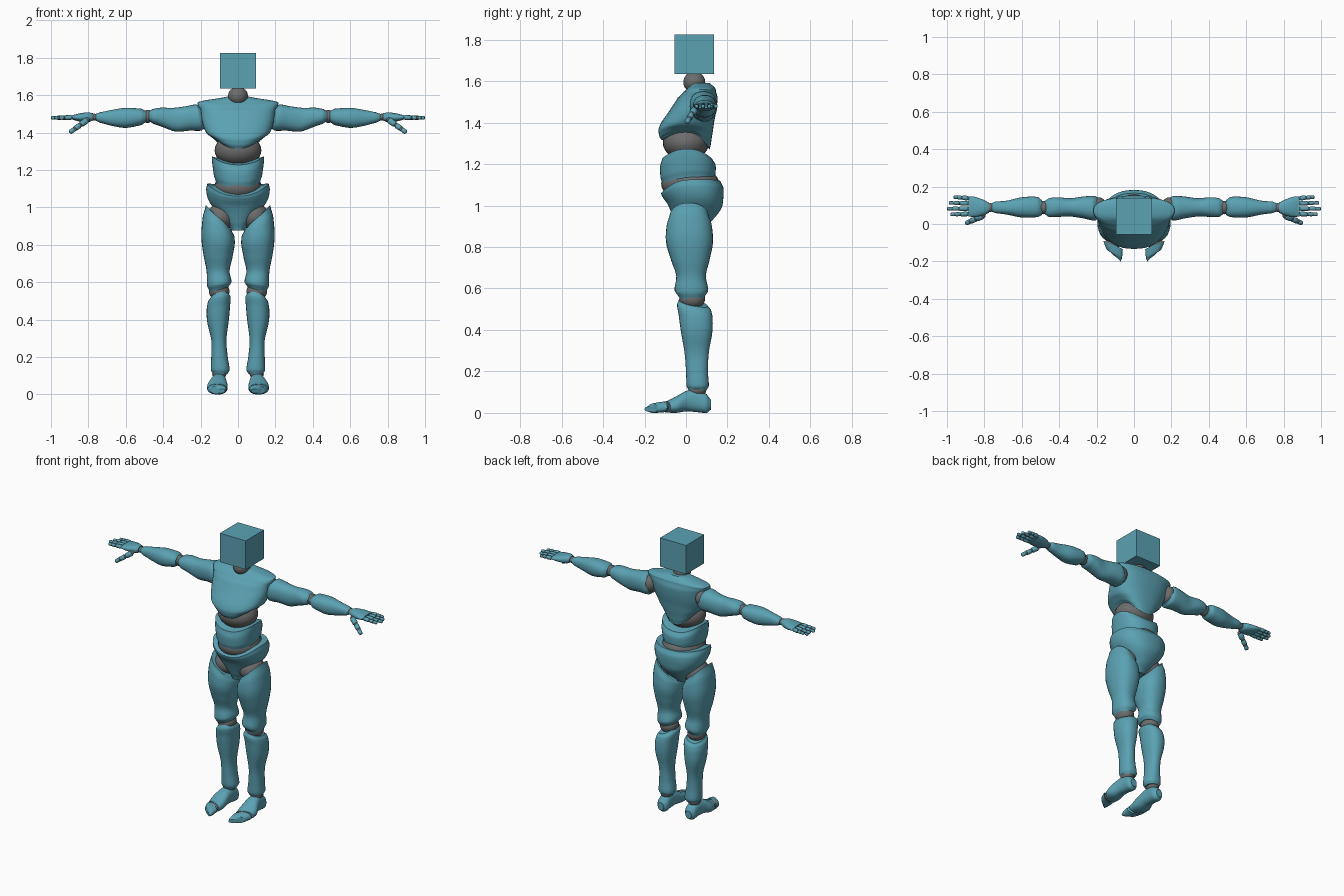
import bpy, bmesh, math
from mathutils import Vector

if "Cube" in bpy.data.objects:
    bpy.data.objects.remove(bpy.data.objects["Cube"], do_unlink=True)


def material(name, rgb):
    mat = bpy.data.materials.new(name)
    mat.use_nodes = True
    mat.diffuse_color = (*rgb, 1)
    mat.node_tree.nodes["Principled BSDF"].inputs["Base Color"].default_value = (*rgb, 1)
    return mat


TEAL = material("teal shell", (0.105, 0.36, 0.45))
GRAY = material("joint gray", (0.15, 0.15, 0.15))
parts = []


def finish(name, bm, mat):
    bmesh.ops.recalc_face_normals(bm, faces=bm.faces)
    mesh = bpy.data.meshes.new(name)
    bm.to_mesh(mesh)
    bm.free()
    mesh.materials.append(mat)
    obj = bpy.data.objects.new(name, mesh)
    bpy.context.scene.collection.objects.link(obj)
    parts.append(obj)


def spline(p0, p1, p2, p3, f):
    """Smooth in-between of two neighbouring sections."""
    return [b + f / 2 * (c - a + f * (2 * a - 5 * b + 4 * c - d + f * (3 * (b - c) + d - a)))
            for a, b, c, d in zip(p0, p1, p2, p3)]


def loft(name, axis, sections, side=1, power=2.3, lift=None, sides=28, steps=5):
    """Skin over sections (position, low a, high a, low b, high b) along an axis."""
    last = len(sections) - 1
    rows = []
    for i in range(last):
        quad = [sections[min(max(i + k, 0), last)] for k in (-1, 0, 1, 2)]
        for k in range(steps):
            f = k / steps
            row = spline(*quad, f)
            row[0] = quad[1][0] + f * (quad[2][0] - quad[1][0])
            rows.append(row)
    rows.append(list(sections[-1]))
    start, span = rows[0][0], rows[-1][0] - rows[0][0]
    bm = bmesh.new()

    def ring(row, scale):
        t, a0, a1, b0, b1 = row
        verts = []
        for k in range(sides):
            ang = math.tau * k / sides
            c, s = math.cos(ang), math.sin(ang)
            a = math.copysign(abs(c) ** (2 / power), c) * scale * (a1 - a0) / 2 + (a0 + a1) / 2
            b = math.copysign(abs(s) ** (2 / power), s) * scale * (b1 - b0) / 2 + (b0 + b1) / 2
            h = t + (lift((t - start) / span, c * scale, s * scale) if lift else 0)
            x, y, z = {"x": (h, a, b), "y": (a, h, b), "z": (a, b, h)}[axis]
            verts.append(bm.verts.new((x * side, y, z)))
        return verts

    rings = [ring(rows[0], 0.88)] + [ring(r, 1) for r in rows] + [ring(rows[-1], 0.88)]
    for low, high in zip(rings, rings[1:]):
        for k in range(sides):
            n = (k + 1) % sides
            bm.faces.new((low[k], low[n], high[n], high[k]))
    for end in (rings[0], rings[-1]):
        centre = bm.verts.new(sum((v.co for v in end), Vector()) / sides)
        for k in range(sides):
            bm.faces.new((end[k], end[(k + 1) % sides], centre))
    finish(name, bm, TEAL)


def torso(name, sections, lift, power=2.3):
    loft(name, "z", [(z, -w, w, f, b) for z, w, f, b in sections], 1, power, lift, 40)


def ball(name, centre, radii, side=1):
    bm = bmesh.new()
    bmesh.ops.create_uvsphere(bm, u_segments=28, v_segments=18, radius=1)
    for v in bm.verts:
        v.co = Vector([v.co[i] * radii[i] + centre[i] for i in range(3)])
        v.co.x *= side
    finish(name, bm, GRAY)


def capsule(name, p, q, r, side, mat=TEAL):
    p, q = Vector(p), Vector(q)
    turn = (q - p).to_track_quat("Z", "Y")
    half = max((q - p).length / 2 - r * 0.6, 0)
    bm = bmesh.new()
    bmesh.ops.create_uvsphere(bm, u_segments=12, v_segments=9, radius=r)
    for v in bm.verts:
        v.co.z = v.co.z * 0.6 + math.copysign(half, v.co.z)
        v.co = turn @ v.co + (p + q) / 2
        v.co.x *= side
    finish(name, bm, mat)


def digit(name, root, tip, r, cuts, side):
    """Finger made of shell segments with gray joints between them."""
    root, tip = Vector(root), Vector(tip)
    for i, (f, g) in enumerate(zip(cuts, cuts[1:])):
        p, q = root.lerp(tip, f), root.lerp(tip, g)
        capsule(f"{name}_segment_{i + 1}", p, q, r * (1 - 0.12 * i), side)
        gap = (tip - root).normalized() * r * 0.6
        capsule(f"{name}_joint_{i + 1}", p - gap, p + gap, r * 0.75, side, GRAY)


# Head and neck
bm = bmesh.new()
bmesh.ops.create_cube(bm, size=0.19)
bmesh.ops.translate(bm, verts=bm.verts, vec=(0, 0.04, 1.73))
finish("head", bm, TEAL)
ball("neck", (0, 0.04, 1.595), (0.053, 0.053, 0.05))

# Trunk shells, with edges that rise and dip around the body
torso("chest", [(1.325, 0.105, -0.118, 0.115), (1.34, 0.125, -0.128, 0.12),
                (1.38, 0.165, -0.13, 0.13), (1.45, 0.19, -0.085, 0.145),
                (1.52, 0.2, -0.04, 0.152), (1.55, 0.215, -0.01, 0.145),
                (1.567, 0.2, 0.01, 0.14), (1.592, 0.06, 0.03, 0.115)],
      lambda u, c, s: max(0, 1 - 3 * u) * (0.03 * c * c - (0.055 if s > 0 else 0.01) * s * s), 2.4)
ball("upper_waist", (0, 0, 1.305), (0.125, 0.112, 0.088))
torso("abdomen", [(1.135, 0.118, -0.115, 0.14), (1.16, 0.128, -0.123, 0.143),
                  (1.21, 0.137, -0.125, 0.142), (1.245, 0.14, -0.115, 0.125)],
      lambda u, c, s: u * (0.028 * c * c - 0.018 * s * s) + (1 - u) * (0.015 * s - 0.012 * s * s))
ball("lower_waist", (0, 0.02, 1.105), (0.128, 0.14, 0.085))
torso("pelvis", [(0.875, 0.035, -0.035, 0.07), (0.92, 0.07, -0.052, 0.12),
                 (0.98, 0.12, -0.072, 0.168), (1.03, 0.157, -0.09, 0.18),
                 (1.08, 0.17, -0.113, 0.18), (1.11, 0.165, -0.12, 0.165)],
      lambda u, c, s: u * u * (0.015 * c * c - (0.05 * s * s if s < 0 else -0.01 * s)))

for side, word in ((1, "left"), (-1, "right")):
    # Leg
    ball(word + "_hip", (0.09, 0.02, 0.95), (0.075, 0.085, 0.075), side)
    loft(word + "_thigh", "z",
         [(0.56, 0.05, 0.15, -0.035, 0.09), (0.59, 0.035, 0.165, -0.055, 0.107),
          (0.66, 0.045, 0.168, -0.047, 0.096), (0.73, 0.03, 0.182, -0.07, 0.112),
          (0.82, 0.018, 0.196, -0.096, 0.13), (0.9, 0.02, 0.188, -0.094, 0.125),
          (0.945, 0.035, 0.172, -0.08, 0.11)], side,
         lift=lambda u, c, s: 0.068 * c * max(0, u * 2 - 1) - 0.015 * c * max(0, 1 - 4 * u))
    ball(word + "_knee", (0.1, 0.03, 0.55), (0.055, 0.062, 0.05), side)
    loft(word + "_shin", "z",
         [(0.11, 0.055, 0.135, 0.012, 0.1), (0.13, 0.045, 0.145, 0.003, 0.11),
          (0.2, 0.055, 0.143, 0.0, 0.106), (0.29, 0.062, 0.143, -0.007, 0.11),
          (0.39, 0.05, 0.165, -0.024, 0.127), (0.47, 0.042, 0.167, -0.036, 0.128),
          (0.51, 0.04, 0.16, -0.043, 0.12), (0.53, 0.055, 0.147, -0.035, 0.105)], side,
         lift=lambda u, c, s: -0.015 * (c + s) * max(0, 3 * u - 2))
    ball(word + "_ankle", (0.1, 0.055, 0.11), (0.038, 0.043, 0.03), side)
    loft(word + "_foot", "y",
         [(-0.095, 0.06, 0.162, 0.002, 0.056), (-0.05, 0.055, 0.165, 0, 0.078),
          (0, 0.06, 0.15, 0.007, 0.105), (0.05, 0.063, 0.14, 0.004, 0.113),
          (0.1, 0.064, 0.137, 0, 0.09), (0.12, 0.08, 0.123, 0.015, 0.065)], side,
         lift=lambda u, c, s: 0.02 * c * max(0, 1 - 2 * u))
    ball(word + "_toe_joint", (0.11, -0.1, 0.03), (0.045, 0.03, 0.025), side)
    loft(word + "_toes", "y",
         [(-0.178, 0.07, 0.12, 0.006, 0.03), (-0.16, 0.064, 0.145, 0, 0.045),
          (-0.112, 0.06, 0.163, 0.002, 0.054)], side,
         lift=lambda u, c, s: 0.022 * c)

    # Arm
    ball(word + "_shoulder", (0.19, 0.085, 1.485), (0.045, 0.058, 0.058), side)
    loft(word + "_upper_arm", "x",
         [(0.19, 0.03, 0.14, 1.425, 1.54), (0.21, 0.018, 0.15, 1.41, 1.55),
          (0.27, 0.03, 0.147, 1.41, 1.54), (0.34, 0.04, 0.138, 1.405, 1.532),
          (0.41, 0.038, 0.143, 1.43, 1.533), (0.455, 0.038, 0.138, 1.447, 1.526),
          (0.475, 0.05, 0.125, 1.46, 1.515)], side,
         lift=lambda u, c, s: 0.015 * s * (1 - u))
    ball(word + "_elbow", (0.483, 0.088, 1.486), (0.03, 0.036, 0.035), side)
    loft(word + "_forearm", "x",
         [(0.492, 0.048, 0.128, 1.455, 1.515), (0.515, 0.037, 0.145, 1.44, 1.527),
          (0.6, 0.035, 0.143, 1.425, 1.532), (0.68, 0.05, 0.125, 1.437, 1.52),
          (0.74, 0.058, 0.12, 1.453, 1.508), (0.76, 0.065, 0.113, 1.462, 1.5)], side)
    ball(word + "_wrist", (0.768, 0.088, 1.482), (0.02, 0.024, 0.019), side)
    loft(word + "_palm", "x",
         [(0.775, 0.06, 0.115, 1.464, 1.503), (0.8, 0.048, 0.128, 1.455, 1.508),
          (0.85, 0.038, 0.145, 1.46, 1.502), (0.885, 0.04, 0.148, 1.468, 1.494)], side)

    # Fingers and thumb
    for k, (finger, tip) in enumerate((("index", 0.982), ("middle", 1.0), ("ring", 0.99), ("little", 0.965))):
        y = 0.054 + 0.028 * k
        digit(f"{word}_{finger}_finger", (0.885, y, 1.481), (tip, y + 0.003 * (k - 1), 1.478),
              0.0125, (0, 0.45, 0.75, 1), side)
    digit(word + "_thumb", (0.805, 0.045, 1.468), (0.9, 0.003, 1.4), 0.017, (0, 0.4, 0.72, 1), side)

# Smooth shading that keeps hard edges
bpy.ops.object.select_all(action="DESELECT")
for obj in parts:
    obj.select_set(True)
bpy.context.view_layer.objects.active = parts[0]
bpy.ops.object.shade_smooth_by_angle(angle=math.radians(35))
